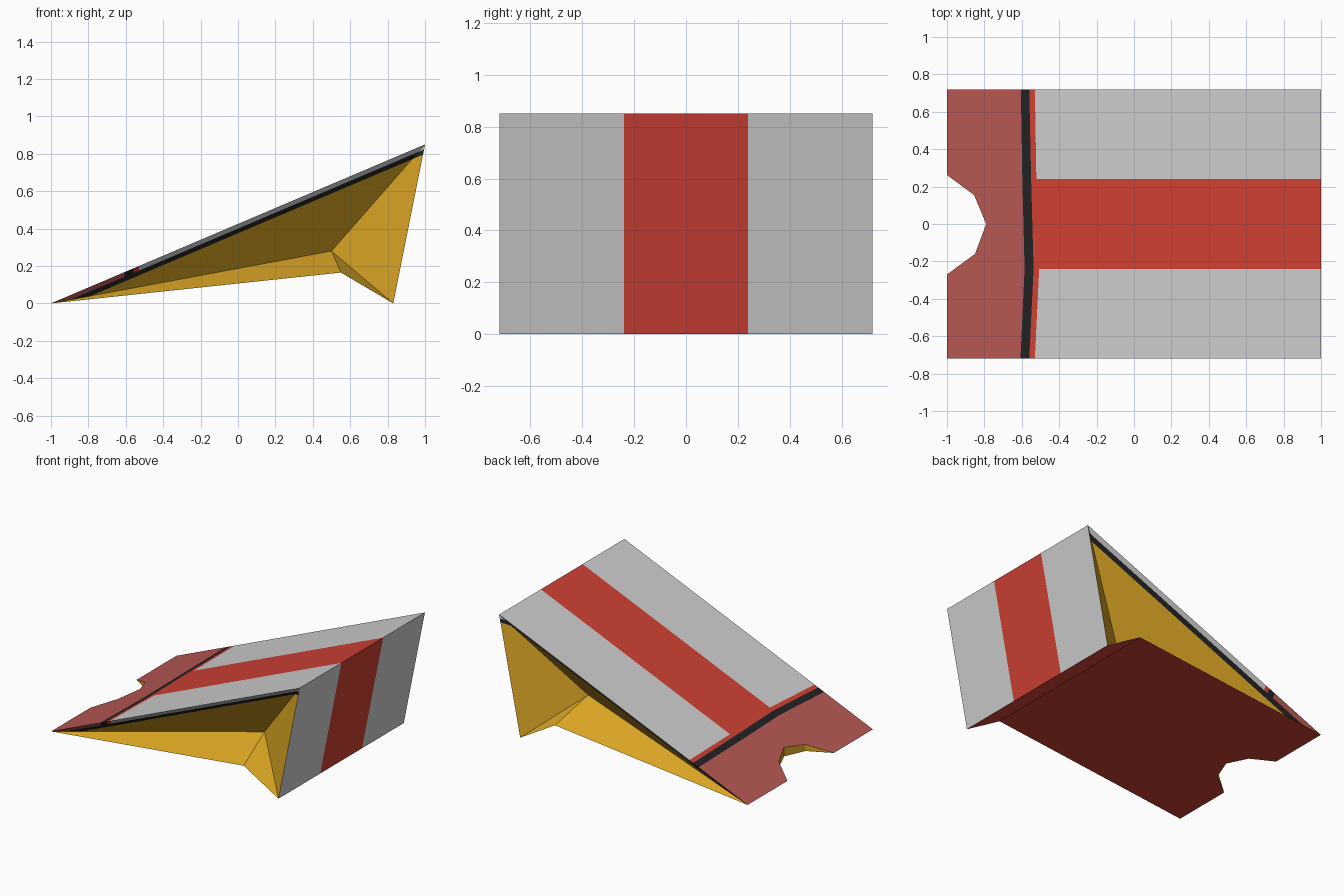
import bpy, bmesh
from mathutils import Vector

if "Cube" in bpy.data.objects:
    bpy.data.objects.remove(bpy.data.objects["Cube"])

def lin(c):
    return tuple(((v / 255 + 0.055) / 1.055) ** 2.4 if v > 10 else v / 255 / 12.92 for v in c) + (1,)

COLOURS = [("light grey", (206, 206, 206)), ("red", (207, 64, 52)), ("faded red", (182, 87, 83)),
           ("yellow", (222, 168, 37)), ("black", (34, 34, 34))]
GREY, RED, FADED, YELLOW, BLACK = range(5)
mats = []
for name, c in COLOURS:
    m = bpy.data.materials.new(name)
    m.diffuse_color = lin(c)
    m.use_nodes = True
    m.node_tree.nodes["Principled BSDF"].inputs["Base Color"].default_value = m.diffuse_color
    mats.append(m)

def finish(bm, name):
    me = bpy.data.meshes.new(name)
    bm.to_mesh(me)
    bm.free()
    for m in mats:
        me.materials.append(m)
    ob = bpy.data.objects.new(name, me)
    bpy.context.collection.objects.link(ob)
    return ob

# wedge body: four rows of points across y, with the painted stripe positions along x
SLOPE = 0.425
ROWS = [(-0.72, (-1, -0.607, -0.56, -0.53, 1)), (-0.24, (-1, -0.585, -0.537, -0.507, 1)),
        (0.24, (-1, -0.597, -0.55, -0.522, 1)), (0.72, (-1, -0.605, -0.56, -0.53, 1))]
bm = bmesh.new()

def face(verts, mat):
    bm.faces.new(verts).material_index = mat

loops = []
for y, xs in ROWS:
    pts = [(x, SLOPE * (x + 1)) for x in xs] + [(0.83, 0), (0.55, 0.165)]
    loops.append([bm.verts.new((x, y, z)) for x, z in pts])
for r in range(3):
    a, b = loops[r], loops[r + 1]
    main = RED if r == 1 else GREY
    for i, mat in enumerate((FADED, BLACK, RED, main, main, RED, RED)):
        j = (i + 1) % 7
        face((a[i], a[j], b[j], b[i]), mat)

# recessed sides meeting at an inner point
for loop, s in ((loops[0], -1), (loops[3], 1)):
    e = bm.verts.new((0.5, 0.41 * s, 0.28))
    face(loop[:5] + [e], YELLOW)
    for i, j in ((4, 5), (5, 6), (6, 0)):
        face((loop[i], loop[j], e), YELLOW)
bmesh.ops.recalc_face_normals(bm, faces=bm.faces)

# cut lines for the trim along the top of the sides
def cut(co, no):
    bmesh.ops.bisect_plane(bm, geom=bm.verts[:] + bm.edges[:] + bm.faces[:],
                           plane_co=co, plane_no=no, dist=1e-5)

D1, D2 = 0.025, 0.05
for d in (D1, D2):
    cut((0, 0, SLOPE - d), Vector((-SLOPE, 0, 1)).normalized())
for x in (-0.606, -0.56, -0.53):
    cut((x, 0, 0), (1, 0, 0))
bm.normal_update()
for f in bm.faces:
    if f.material_index == YELLOW and f.normal.z < 0.3:
        c = f.calc_center_median()
        d = SLOPE * (c.x + 1) - c.z
        if d < D1:
            f.material_index = (FADED if c.x < -0.606 else BLACK if c.x < -0.56
                                else RED if c.x < -0.53 else GREY)
        elif d < D2:
            f.material_index = BLACK
body = finish(bm, "wedge_body")

# notch in the thin front edge, with yellow walls
bm = bmesh.new()
outline = [(-1.2, -0.415), (-1, -0.27), (-0.85, -0.16), (-0.79, 0), (-0.855, 0.155), (-1, 0.262), (-1.2, 0.41)]
f = bm.faces.new([bm.verts.new((x, y, -0.2)) for x, y in outline])
ext = bmesh.ops.extrude_face_region(bm, geom=[f])
bmesh.ops.translate(bm, vec=(0, 0, 0.6), verts=[v for v in ext["geom"] if isinstance(v, bmesh.types.BMVert)])
bmesh.ops.recalc_face_normals(bm, faces=bm.faces)
for f in bm.faces:
    f.material_index = YELLOW
cutter = finish(bm, "notch_cutter")
cutter.hide_render = True
cutter.hide_viewport = True
mod = body.modifiers.new("notch", "BOOLEAN")
mod.operation = "DIFFERENCE"
mod.solver = "EXACT"
mod.object = cutter
